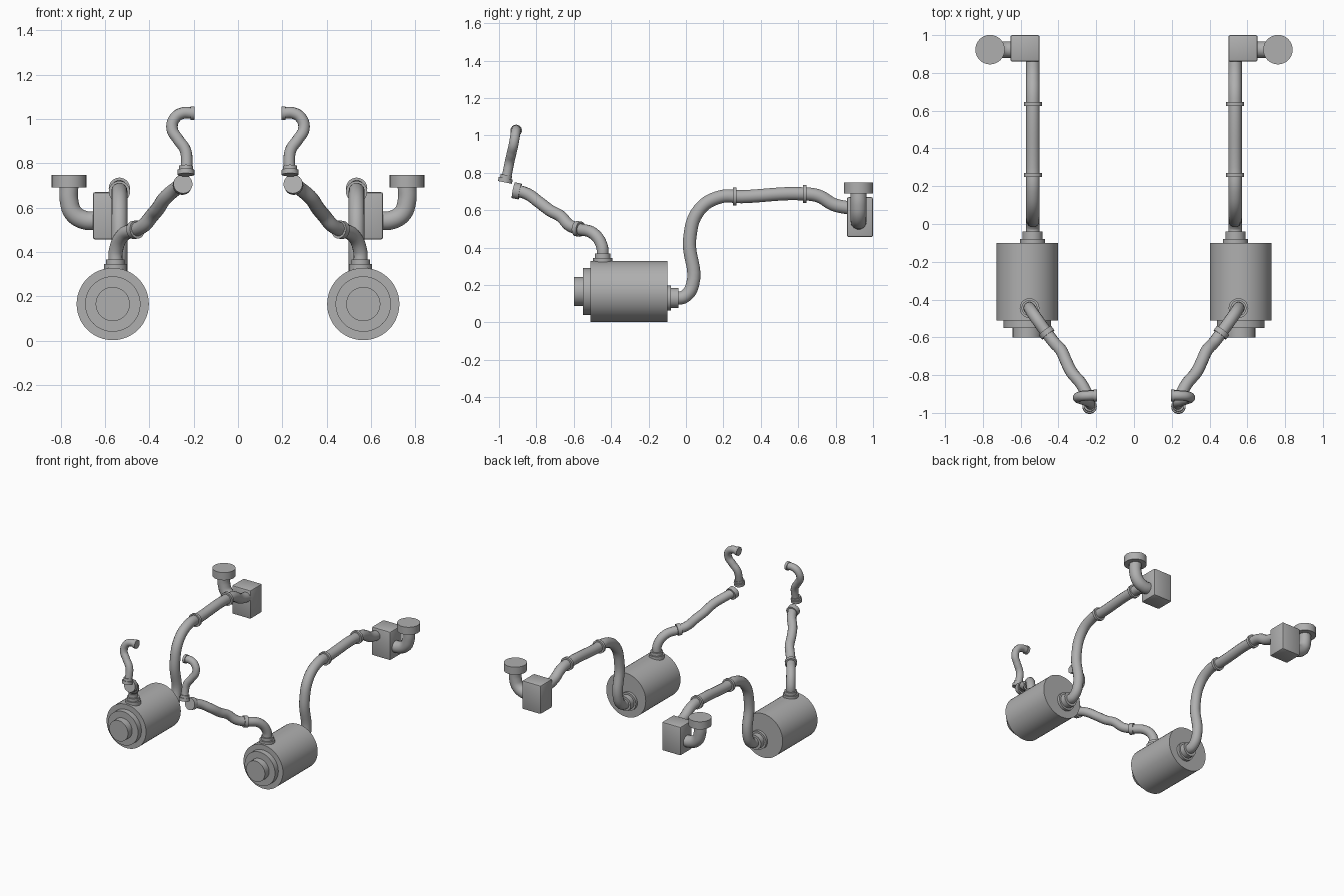
import bpy, bmesh
from mathutils import Vector

cube = bpy.data.objects.get("Cube")
if cube:
    bpy.data.objects.remove(cube, do_unlink=True)

metal = bpy.data.materials.new("plain_grey_metal")
metal.use_nodes = True
GREY = (0.43, 0.43, 0.43, 1)
metal.diffuse_color = GREY
metal.node_tree.nodes["Principled BSDF"].inputs["Base Color"].default_value = GREY


def finish(name, mesh):
    """Shade, colour and mirror a part modelled on the +x side."""
    for p in mesh.polygons:
        p.use_smooth = True
    mesh.set_sharp_from_angle(angle=0.6)
    mesh.materials.clear()
    mesh.materials.append(metal)
    ob = bpy.data.objects.new(name, mesh)
    bpy.context.collection.objects.link(ob)
    ob.modifiers.new("Mirror", "MIRROR").use_mirror_merge = False
    return ob


def stepped(name, start, axis, steps, segments=32):
    """Stack of coaxial discs; steps are (from, to, radius) along the axis."""
    bm = bmesh.new()
    axis = Vector(axis).normalized()
    turn = axis.to_track_quat("Z", "Y").to_matrix().to_4x4()
    for a, b, r in steps:
        new = bmesh.ops.create_cone(bm, cap_ends=True, segments=segments,
                                    radius1=r, radius2=r, depth=b - a)["verts"]
        bmesh.ops.transform(bm, matrix=turn, verts=new)
        bmesh.ops.translate(bm, vec=Vector(start) + axis * (a + b) / 2, verts=new)
    mesh = bpy.data.meshes.new(name)
    bm.to_mesh(mesh)
    bm.free()
    return finish(name, mesh)


def pipe(name, points, radius):
    """Round pipe swept smoothly through the points."""
    cu = bpy.data.curves.new(name + "_path", "CURVE")
    cu.dimensions = "3D"
    cu.bevel_depth = radius
    cu.bevel_resolution = 5
    cu.resolution_u = 8
    cu.use_fill_caps = True
    sp = cu.splines.new("BEZIER")
    sp.bezier_points.add(len(points) - 1)
    for bp, co in zip(sp.bezier_points, points):
        bp.co = co
        bp.handle_left_type = bp.handle_right_type = "AUTO"
    tmp = bpy.data.objects.new(name + "_path", cu)
    bpy.context.collection.objects.link(tmp)
    bpy.context.view_layer.update()
    deps = bpy.context.evaluated_depsgraph_get()
    mesh = bpy.data.meshes.new_from_object(tmp.evaluated_get(deps))
    bpy.data.objects.remove(tmp, do_unlink=True)
    return finish(name, mesh)


# Drum with stepped front end
stepped("drum", (0.565, -0.1, 0.165), (0, -1, 0),
        [(0, 0.41, 0.163), (0.41, 0.45, 0.125), (0.45, 0.5, 0.077)], 48)

# Rear pipe and its fittings
stepped("rear_collar", (0.537, -0.105, 0.13), (0, 1, 0),
        [(0, 0.025, 0.067), (0.025, 0.065, 0.053)])
pipe("rear_pipe", [(0.535, -0.06, 0.13), (0.535, -0.01, 0.137), (0.535, 0.035, 0.2),
                   (0.535, 0.02, 0.45), (0.535, 0.07, 0.6), (0.535, 0.18, 0.67),
                   (0.535, 0.3, 0.672), (0.535, 0.63, 0.687), (0.535, 0.71, 0.675),
                   (0.535, 0.79, 0.63), (0.535, 0.88, 0.61)], 0.036)
for label, y, z in (("front", 0.25, 0.672), ("back", 0.625, 0.687)):
    stepped("rear_pipe_ring_" + label, (0.535, y, z), (0, 1, 0), [(0, 0.02, 0.048)])

# Valve box
bm = bmesh.new()
bmesh.ops.create_cube(bm, size=1)
bmesh.ops.scale(bm, vec=(0.155, 0.14, 0.213), verts=bm.verts)
bmesh.ops.translate(bm, vec=(0.577, 0.93, 0.563), verts=bm.verts)
bmesh.ops.bevel(bm, geom=bm.edges[:], offset=0.01, segments=2, affect="EDGES", profile=0.5)
box = bpy.data.meshes.new("valve_box")
bm.to_mesh(box)
bm.free()
finish("valve_box", box)

# Outlet elbow and cap
pipe("outlet_elbow", [(0.64, 0.923, 0.54), (0.69, 0.923, 0.543), (0.74, 0.923, 0.572),
                      (0.762, 0.923, 0.63), (0.762, 0.923, 0.7)], 0.043)
stepped("outlet_cap", (0.762, 0.923, 0.69), (0, 0, 1), [(0, 0.057, 0.078)])

# Front pipe rising from the drum
stepped("top_collar", (0.553, -0.445, 0.315), (0, 0, 1),
        [(0, 0.03, 0.052), (0.03, 0.052, 0.042)])
pipe("front_pipe", [(0.553, -0.445, 0.34), (0.55, -0.45, 0.41), (0.52, -0.495, 0.475),
                    (0.463, -0.575, 0.5), (0.425, -0.625, 0.52), (0.385, -0.67, 0.567),
                    (0.36, -0.725, 0.597), (0.33, -0.785, 0.642), (0.28, -0.845, 0.685),
                    (0.25, -0.9, 0.705)], 0.032)
stepped("front_pipe_ring", (0.463, -0.575, 0.5), (-0.65, -0.85, 0.12),
        [(-0.014, 0.014, 0.041)])
stepped("front_pipe_flange", (0.25, -0.905, 0.703), (-0.1, -1, 0.2),
        [(-0.018, 0.018, 0.043)])

# Curled pipe with collar and end ring
stepped("curl_collar", (0.235, -0.968, 0.748), (0, 0.2, 1),
        [(0, 0.022, 0.038), (0.022, 0.04, 0.031)])
pipe("curl_pipe", [(0.235, -0.963, 0.76), (0.231, -0.953, 0.81), (0.238, -0.943, 0.86),
                   (0.27, -0.932, 0.907), (0.297, -0.921, 0.955), (0.285, -0.913, 1.003),
                   (0.25, -0.909, 1.026), (0.203, -0.908, 1.026)], 0.026)
stepped("curl_ring", (0.197, -0.908, 1.026), (1, 0, 0), [(0, 0.018, 0.031)])
